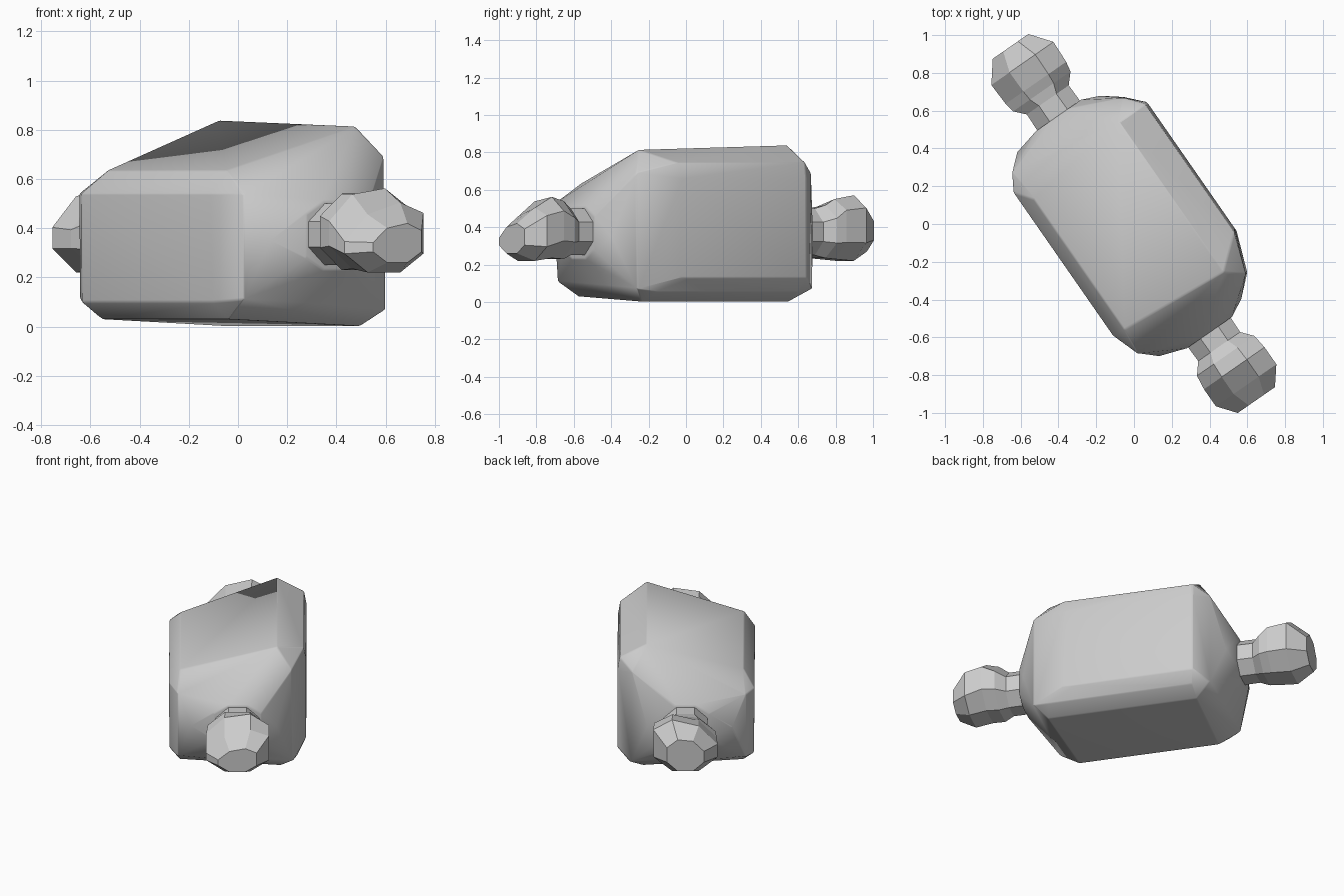
import bpy, bmesh, math
from mathutils import Vector

# Local axes: u runs along the wrapped sweet, v across it
U = Vector((0.57, -0.82, 0)).normalized()
V = Vector((0.82, 0.57, 0)).normalized()


def place(u, v, z):
    return U * u + V * v + Vector((0, 0, z))


def finish(bm, name):
    bmesh.ops.recalc_face_normals(bm, faces=bm.faces)
    mesh = bpy.data.meshes.new(name)
    bm.to_mesh(mesh)
    bm.free()
    obj = bpy.data.objects.new(name, mesh)
    bpy.context.collection.objects.link(obj)
    return obj


# Body: hull of sections (u at back, u at front, v, z), narrowing to both tips
sections = [
    # main cross-section
    (0.49, 0.48, 0.245, 0.826), (0.49, 0.34, 0.41, 0.745), (0.49, 0.32, 0.425, 0.66),
    (0.49, 0.34, 0.425, 0.13), (0.47, 0.45, 0.37, 0.055), (0.48, 0.48, 0.27, 0.002),
    (0.45, 0.45, -0.36, 0.03), (0.50, 0.43, -0.425, 0.10), (0.50, 0.42, -0.428, 0.54),
    (0.41, 0.43, -0.36, 0.635),
    # rounded corners
    (0.58, 0.555, 0.335, 0.69), (0.58, 0.555, 0.345, 0.07),
    (0.585, 0.575, -0.375, 0.11), (0.59, 0.575, -0.375, 0.54),
    (0.66, 0.65, 0.24, 0.35), (0.665, 0.65, -0.29, 0.35),
    # tips around the necks
    (0.70, 0.70, 0.145, 0.46), (0.70, 0.70, 0.145, 0.28), (0.70, 0.70, -0.145, 0.46),
    (0.70, 0.70, -0.145, 0.28), (0.70, 0.70, 0.06, 0.51), (0.70, 0.70, -0.06, 0.51),
    (0.70, 0.70, 0.06, 0.23), (0.70, 0.70, -0.06, 0.23)]
bm = bmesh.new()
for back, front, v, z in sections:
    dz = 0.012 if z > 0.8 else 0
    bm.verts.new(place(-back, v, z + dz))
    bm.verts.new(place(front, v, z - dz))
bmesh.ops.convex_hull(bm, input=bm.verts)
loose = [v for v in bm.verts if not v.link_faces]
bmesh.ops.delete(bm, geom=loose, context='VERTS')
body = finish(bm, "body")
bev = body.modifiers.new("soft_edges", 'BEVEL')
bev.width = 0.008
bev.segments = 2
bev.limit_method = 'ANGLE'
bev.angle_limit = math.radians(25)
bpy.context.view_layer.objects.active = body
body.select_set(True)
bpy.ops.object.shade_smooth_by_angle(angle=math.radians(40))


# Ends: eight-sided neck flaring into a faceted knob
# rings are (u, half width, z low, z high, slant of the upper half)
def knob(name, rings):
    bm = bmesh.new()
    loops = []
    k = 1 / math.cos(math.pi / 8)
    for u, rv, lo, hi, slant in rings:
        loop = []
        for i in range(8):
            a = (i + 0.5) * math.pi / 4
            v = rv * k * math.cos(a)
            z = (lo + hi) / 2 + (hi - lo) / 2 * k * math.sin(a)
            # ellipse fitted so its flats touch the given limits
            if math.sin(a) > 0:
                z += slant * v
            loop.append(bm.verts.new(place(u, v, z)))
        loops.append(loop)
    for a, b in zip(loops, loops[1:]):
        for i in range(8):
            j = (i + 1) % 8
            bm.faces.new((a[i], a[j], b[j], b[i]))
    bm.faces.new(loops[0])
    bm.faces.new(loops[-1])
    finish(bm, name)


knob("front_knob", [(0.60, 0.14, 0.25, 0.50, 0), (0.79, 0.135, 0.25, 0.50, 0),
                    (0.85, 0.185, 0.23, 0.54, 0), (0.93, 0.195, 0.235, 0.55, 0.15),
                    (1.04, 0.195, 0.22, 0.48, 0.3), (1.135, 0.12, 0.26, 0.41, 0.2)])
knob("back_knob", [(-0.60, 0.14, 0.25, 0.50, 0), (-0.80, 0.135, 0.25, 0.50, 0),
                   (-0.855, 0.185, 0.235, 0.51, 0.1), (-0.91, 0.195, 0.23, 0.53, 0.25),
                   (-1.035, 0.20, 0.22, 0.55, 0.25), (-1.145, 0.115, 0.27, 0.48, 0.1)])
